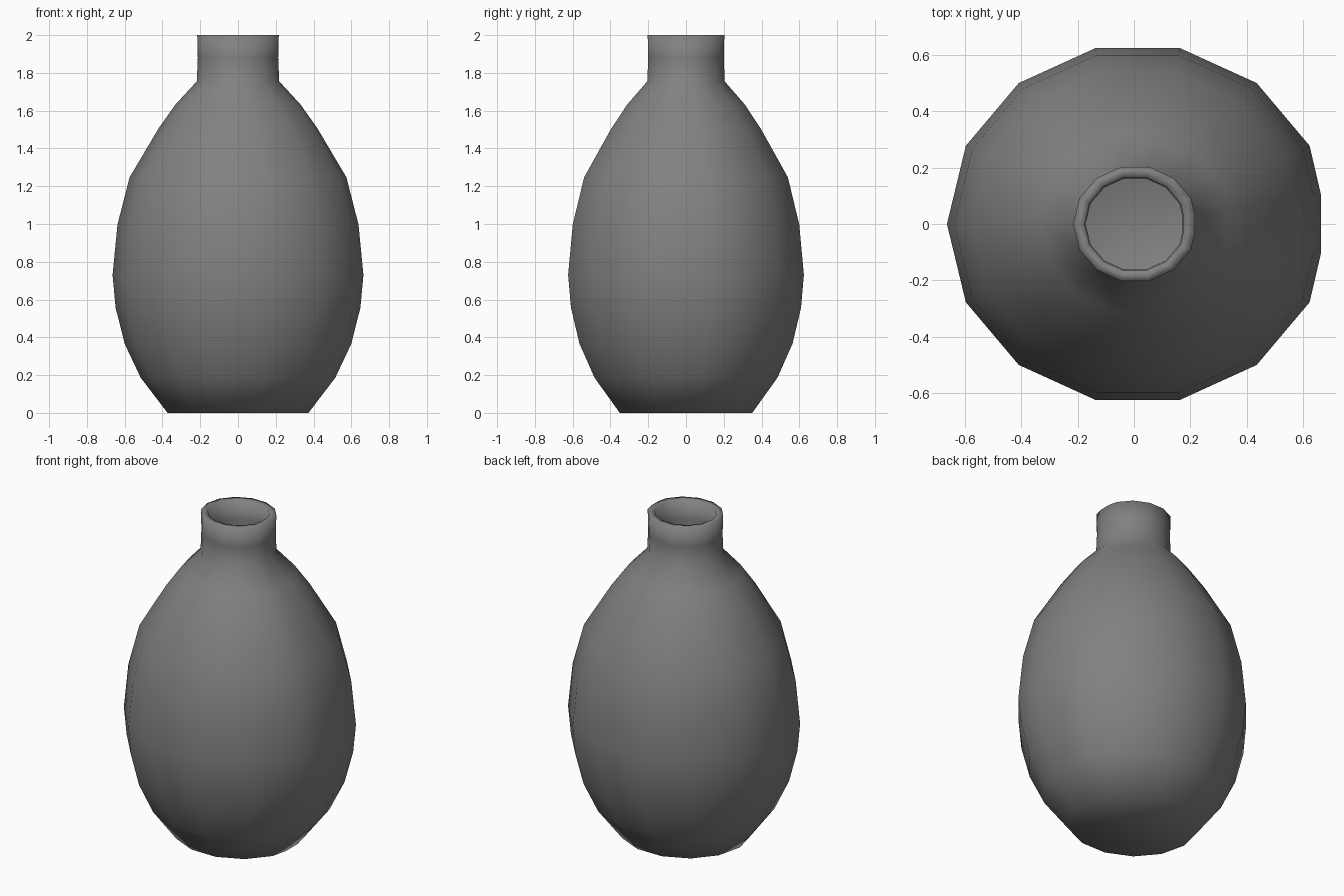
import bpy, bmesh, math

if "Cube" in bpy.data.objects:
    bpy.data.objects.remove(bpy.data.objects["Cube"])

# single grey colour
grey = bpy.data.materials.new("grey")
grey.diffuse_color = (0.22, 0.22, 0.22, 1)
grey.use_nodes = True
grey.node_tree.nodes["Principled BSDF"].inputs["Base Color"].default_value = grey.diffuse_color

# profile: half width, height - from the base up, over the lip and down inside the neck
profile = [(0.373, 0), (0.515, 0.186), (0.60, 0.366), (0.648, 0.557), (0.664, 0.73),
           (0.638, 0.997), (0.574, 1.247), (0.42, 1.507), (0.33, 1.634), (0.218, 1.755),
           (0.213, 1.88), (0.216, 2.0), (0.176, 2.0), (0.172, 1.88), (0.172, 1.76)]

# cross-section: slightly oval 14-gon whose right-hand corner is cut off flat
section = []
for i in range(1, 14):
    a = 2 * math.pi * i / 14
    section.append((0.02 + 1.02 * math.cos(a), 0.964 * math.sin(a)))
section = [(1.0, 0.155)] + section + [(1.0, -0.155)]
n = len(section)

# bottle body with neck
bm = bmesh.new()
rings = [[bm.verts.new((r * x, r * y, z)) for x, y in section] for r, z in profile]
for lower, upper in zip(rings, rings[1:]):
    for i in range(n):
        j = (i + 1) % n
        bm.faces.new((lower[i], lower[j], upper[j], upper[i]))

# base
bm.faces.new(list(reversed(rings[0])))
for f in bm.faces:
    f.smooth = True

mesh = bpy.data.meshes.new("bottle")
bm.to_mesh(mesh)
bm.free()
mesh.materials.append(grey)
bottle = bpy.data.objects.new("bottle", mesh)
bpy.context.collection.objects.link(bottle)
